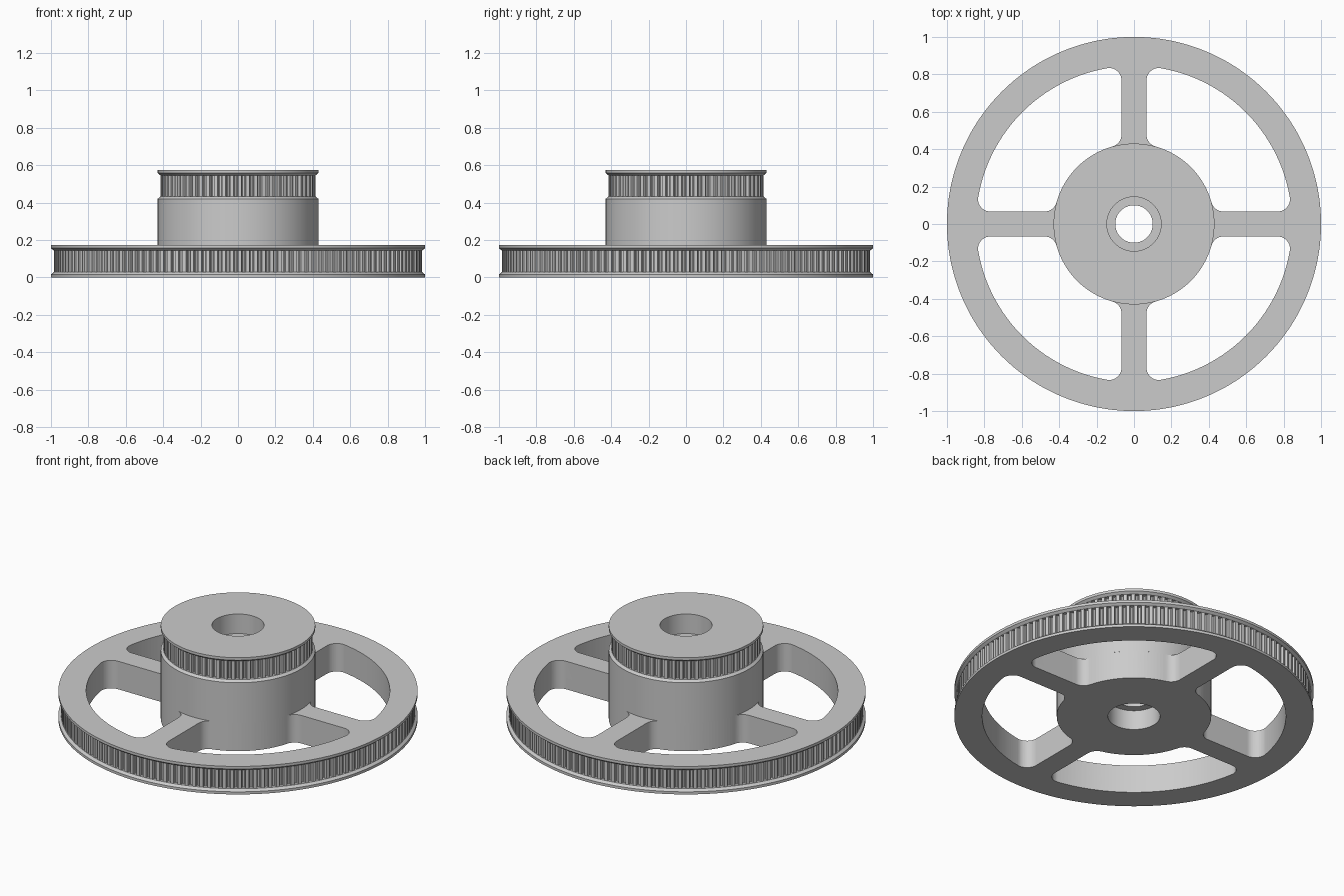
import bpy
import bmesh
from math import sin, cos, pi, sqrt, atan2, radians

cube = bpy.data.objects.get("Cube")
if cube:
    bpy.data.objects.remove(cube, do_unlink=True)

grey = bpy.data.materials.new("plain grey")
grey.use_nodes = True
colour = (0.6, 0.6, 0.6, 1)
grey.diffuse_color = colour
grey.node_tree.nodes["Principled BSDF"].inputs["Base Color"].default_value = colour

# Groove cross-section over one tooth pitch: (pitch fraction, relative depth)
GROOVE = [(0, 0), (0.22, 0), (0.44, 0), (0.5, 0.8), (0.61, 1), (0.83, 1), (0.94, 0.8)]


def make_object(name, bm):
    bmesh.ops.recalc_face_normals(bm, faces=bm.faces)
    mesh = bpy.data.meshes.new(name)
    bm.to_mesh(mesh)
    bm.free()
    mesh.materials.append(grey)
    obj = bpy.data.objects.new(name, mesh)
    bpy.context.collection.objects.link(obj)
    return obj


def activate(obj):
    bpy.ops.object.select_all(action='DESELECT')
    obj.select_set(True)
    bpy.context.view_layer.objects.active = obj


def toothed_lathe(name, profile, teeth, depth, closed=True):
    """Revolve (radius, height, toothed) points; toothed rows get grooves."""
    bm = bmesh.new()
    steps = [(2 * pi * (t + f) / teeth, d * depth) for t in range(teeth) for f, d in GROOVE]
    rows = []
    for r, z, toothed in profile:
        rows.append([bm.verts.new(((r - d * toothed) * cos(a), (r - d * toothed) * sin(a), z))
                     for a, d in steps])
    n = len(steps)
    pairs = list(zip(rows, rows[1:])) + ([(rows[-1], rows[0])] if closed else [])
    for low, high in pairs:
        for i in range(n):
            j = (i + 1) % n
            bm.faces.new((low[i], low[j], high[j], high[i]))
    return make_object(name, bm)


def arc(cx, cy, r, start, end, n):
    return [(cx + r * cos(start + (end - start) * i / n),
             cy + r * sin(start + (end - start) * i / n)) for i in range(n + 1)]


def window_outline(inner, outer, half_spoke, fillet):
    """Rounded quarter window between two spokes, in the +x +y quadrant."""
    off = half_spoke + fillet
    xo = sqrt((outer - fillet) ** 2 - off ** 2)
    xi = sqrt((inner + fillet) ** 2 - off ** 2)
    ao, ai = atan2(off, xo), atan2(off, xi)
    pts = arc(xo, off, fillet, -pi / 2, ao, 10)
    pts += arc(0, 0, outer, ao, pi / 2 - ao, 48)[1:-1]
    pts += arc(off, xo, fillet, pi / 2 - ao, pi, 10)
    pts += arc(off, xi, fillet, pi, 1.5 * pi - ai, 10)
    pts += arc(0, 0, inner, pi / 2 - ai, ai, 24)[1:-1]
    pts += arc(xi, off, fillet, pi + ai, 1.5 * pi, 10)
    return pts


# Large toothed wheel with bearing recess underneath
wheel = toothed_lathe("large_wheel", [
    (0.145, 0, 0), (1, 0, 0), (1, 0.016, 0), (0.985, 0.028, 0), (0.985, 0.028, 1),
    (0.985, 0.144, 1), (0.985, 0.144, 0), (1, 0.156, 0), (1, 0.172, 0),
    (0.1, 0.172, 0), (0.1, 0.12, 0), (0.145, 0.12, 0)], 144, 0.02)

# Four windows leave the spokes
bm = bmesh.new()
outline = window_outline(0.43, 0.845, 0.067, 0.065)
for k in range(4):
    c, s = cos(k * pi / 2), sin(k * pi / 2)
    face = bm.faces.new([bm.verts.new((x * c - y * s, x * s + y * c, -0.1)) for x, y in outline])
    ext = bmesh.ops.extrude_face_region(bm, geom=[face])["geom"]
    bmesh.ops.translate(bm, vec=(0, 0, 0.4),
                        verts=[v for v in ext if isinstance(v, bmesh.types.BMVert)])
cutter = make_object("window_cutter", bm)
cutter.hide_render = True
activate(wheel)
cut = wheel.modifiers.new("windows", 'BOOLEAN')
cut.operation = 'DIFFERENCE'
cut.solver = 'EXACT'
cut.object = cutter
bpy.ops.object.modifier_apply(modifier=cut.name)
bpy.data.objects.remove(cutter, do_unlink=True)

# Hub and small toothed pulley with bearing recess on top
hub = toothed_lathe("hub_and_small_pulley", [
    (0.43, 0.172, 0), (0.43, 0.42, 0), (0.415, 0.432, 0), (0.415, 0.432, 1),
    (0.415, 0.546, 1), (0.415, 0.546, 0), (0.43, 0.558, 0), (0.43, 0.574, 0),
    (0.145, 0.574, 0), (0.145, 0.454, 0), (0.1, 0.454, 0), (0.1, 0.172, 0)], 60, 0.02, closed=False)

for obj in (wheel, hub):
    activate(obj)
    bpy.ops.object.shade_smooth_by_angle(angle=radians(25))
